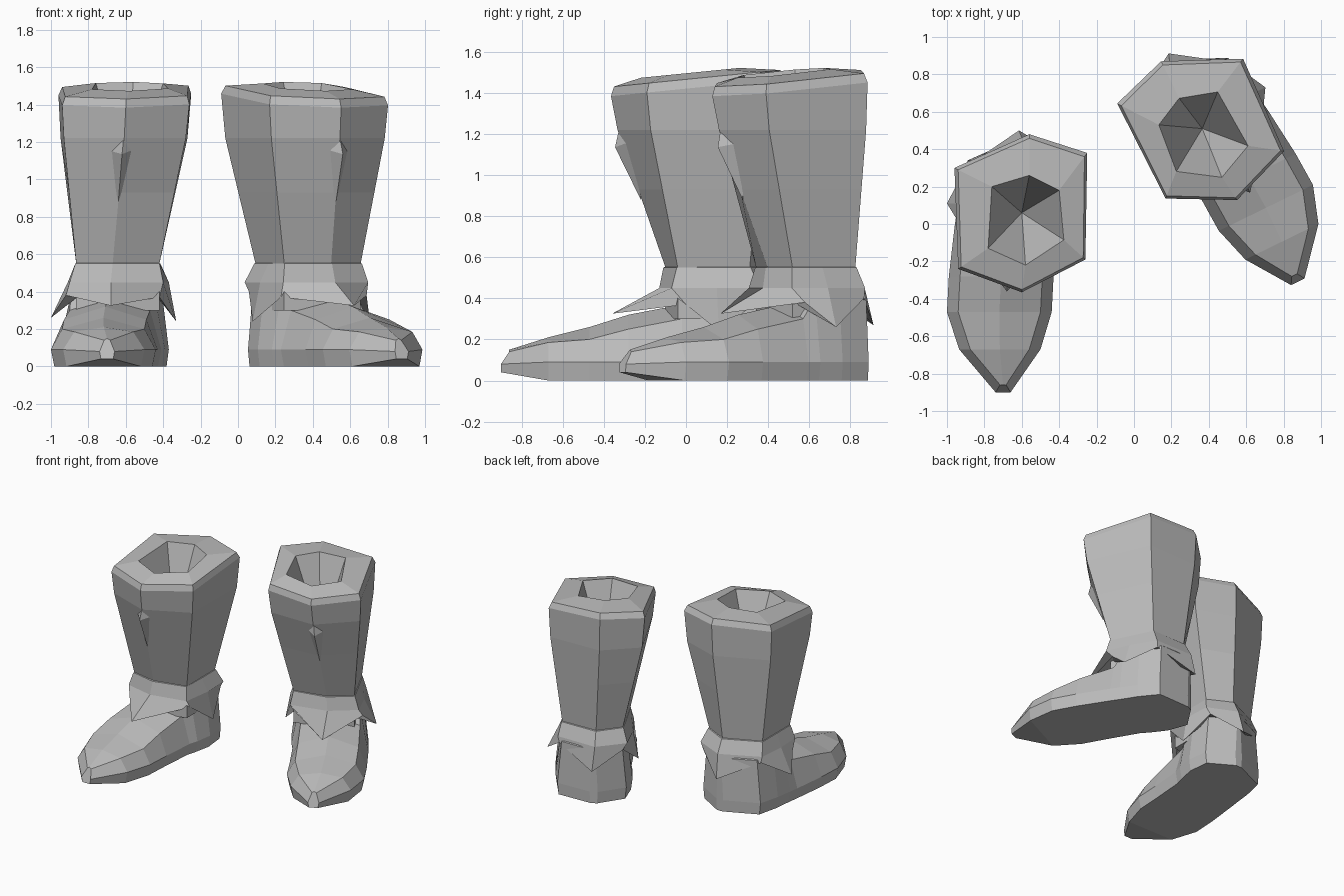
import bpy, bmesh, math
from mathutils import Matrix, Vector

cube = bpy.data.objects.get("Cube")
if cube:
    bpy.data.objects.remove(cube)

grey = bpy.data.materials.new("plain_grey")
grey.use_nodes = True
colour = (0.5, 0.5, 0.5, 1)
grey.diffuse_color = colour
grey.node_tree.nodes["Principled BSDF"].inputs["Base Color"].default_value = colour

# The left boot is a mirrored copy of the right one, turned outward
mirror = Matrix.Scale(-1, 4, (1, 0, 0))
turn = Matrix.Rotation(math.radians(26), 4, "Z")
to_origin = Matrix.Translation((-0.6, -0.06, 0))
left_place = Matrix.Translation((0.365, 0.51, 0)) @ turn @ to_origin @ mirror
PLACES = {"right": Matrix.Identity(4), "left": left_place}


def loft(part, rings, start=None, end=None):
    """Skin rings of equal length; close an end with a point or a flat cap."""
    for side, place in PLACES.items():
        bm = bmesh.new()
        rows = [[bm.verts.new(place @ Vector(p)) for p in ring] for ring in rings]
        n = len(rows[0])
        for low, high in zip(rows, rows[1:]):
            for i in range(n):
                j = (i + 1) % n
                bm.faces.new((low[i], low[j], high[j], high[i]))
        for row, tip in ((rows[0], start), (rows[-1], end)):
            if tip == "cap":
                bm.faces.new(row)
            elif tip:
                point = bm.verts.new(place @ Vector(tip))
                for i in range(n):
                    bm.faces.new((row[i], row[(i + 1) % n], point))
        bmesh.ops.recalc_face_normals(bm, faces=bm.faces)
        name = side + "_" + part
        mesh = bpy.data.meshes.new(name)
        bm.to_mesh(mesh)
        bm.free()
        mesh.materials.append(grey)
        bpy.context.collection.objects.link(bpy.data.objects.new(name, mesh))


# Shaft: six-sided, flaring from ankle to a bevelled rim and a pointed hollow
ankle = [(-.865, .28), (-.6, .4), (-.42, .31), (-.42, -.04), (-.67, -.1), (-.865, -.06)]
top = [(-.96, .3), (-.56, .48), (-.25, .38), (-.26, -.19), (-.6, -.365), (-.94, -.24)]
hole = [(-.76, .2), (-.56, .26), (-.4, .18), (-.375, -.085), (-.58, -.22), (-.78, -.13)]


def blend(a, b, t, z, slope=0):
    ring = [Vector(p).lerp(Vector(q), t) for p, q in zip(a, b)]
    return [(p.x, p.y, z + slope * p.y) for p in ring]


loft("shaft", [
    blend(ankle, top, 0, .3),
    blend(ankle, top, 0, .55),
    blend(ankle, top, .5, .93),
    blend(ankle, top, .88, 1.22),
    blend(ankle, top, 1, 1.42, .1),
    blend(top, hole, .1, 1.465, .1),
    blend(top, hole, 1, 1.495, .1),
], start="cap", end=(-.6, .06, .95))

# Pinched fold at the front of the shaft
loft("front_fold", [[(-.6, -.3, 1.34), (-.53, -.25, 1.17), (-.64, -.22, .88), (-.71, -.25, 1.16)]],
     start=(-.62, -.1, 1.15), end=(-.62, -.345, 1.135))

# Ankle collar: pointed skirt; each column is top, flare, hem
columns = [
    ((-.67, -.11), (-.68, -.13), (-.68, -.36, .325)),
    ((-.42, -.045), (-.4, -.07), (-.42, 0, .37)),
    ((-.415, .14), (-.37, .15), (-.33, .16, .24)),
    ((-.415, .315), (-.38, .36), (-.41, .37, .4)),
    ((-.6, .41), (-.6, .46), (-.615, .5, .27)),
    ((-.87, .285), (-.89, .32), (-.88, .32, .4)),
    ((-.87, .1), (-.91, .11), (-1, .11, .26)),
    ((-.87, -.065), (-.9, -.08), (-.92, -.02, .38)),
]
tuck = [Vector(c[0]).lerp(Vector((-.64, .14)), .1) for c in columns]
loft("ankle_collar", [
    [(p.x, p.y, .56) for p in tuck],
    [(*c[0], .55) for c in columns],
    [(*c[1], .45) for c in columns],
    [c[2] for c in columns],
    [(p.x, p.y, .38) for p in tuck],
])


# Foot: sections from toe to heel
def section(y, outer, inner, crease, ridge, sole=0, inset=.06, slide=0):
    width = inner - outer
    inset = min(inset, width * .3)
    edge = inset * .3
    mid = (outer + inner) / 2
    wide = sole + .09 if sole == 0 else sole + .04
    return [
        (outer + edge, y, sole), (outer, y, wide),
        (outer + inset, y + slide, crease), (mid, y + slide, ridge),
        (inner - inset, y + slide, crease), (inner, y, wide),
        (inner - edge, y, sole),
    ]


loft("foot", [
    section(-.9, -.74, -.66, .14, .15, sole=.04, slide=.04),
    section(-.67, -.935, -.5, .185, .21),
    section(-.47, -1, -.44, .2, .26),
    section(-.28, -.99, -.43, .25, .32),
    section(-.02, -.96, -.41, .3, .37),
    section(.05, -.95, -.39, .4, .48),
    section(.18, -.93, -.37, .42, .5, inset=.04),
    section(.34, -.89, -.39, .42, .5, inset=.03),
    section(.45, -.64, -.58, .42, .43),
], start="cap", end="cap")
